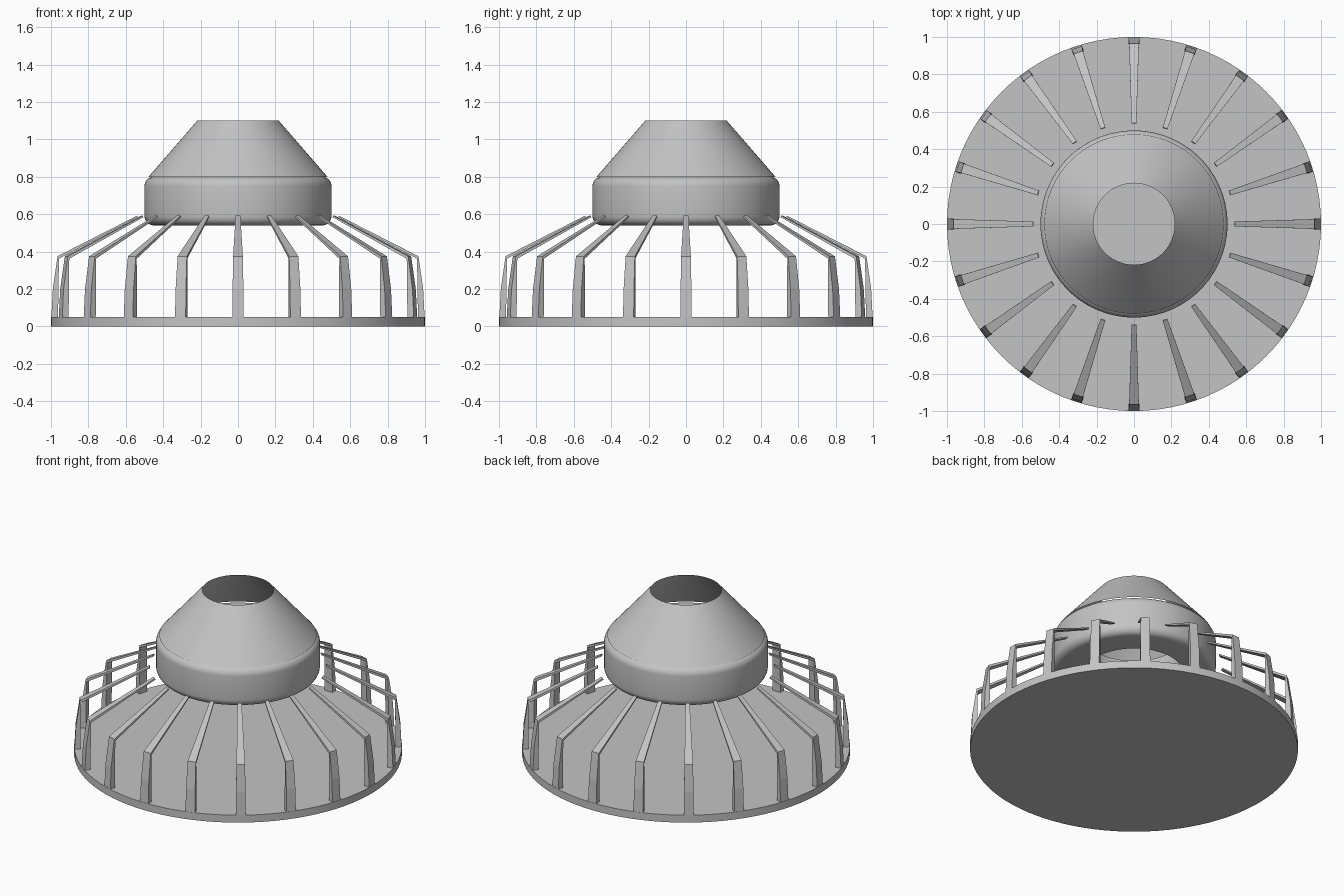
import bpy, bmesh, math

if "Cube" in bpy.data.objects:
    bpy.data.objects.remove(bpy.data.objects["Cube"])

grey = bpy.data.materials.new("light_grey")
grey.diffuse_color = (0.55, 0.55, 0.55, 1)
grey.use_nodes = True
grey.node_tree.nodes["Principled BSDF"].inputs["Base Color"].default_value = grey.diffuse_color


def finish(name, bm, smooth=True):
    bmesh.ops.recalc_face_normals(bm, faces=bm.faces)
    me = bpy.data.meshes.new(name)
    bm.to_mesh(me)
    bm.free()
    ob = bpy.data.objects.new(name, me)
    bpy.context.collection.objects.link(ob)
    me.materials.append(grey)
    if smooth:
        bpy.ops.object.select_all(action='DESELECT')
        ob.select_set(True)
        bpy.context.view_layer.objects.active = ob
        bpy.ops.object.shade_smooth_by_angle(angle=math.radians(35))
    return ob


def lathe(name, profile, closed=True, n=96):
    """Revolve an (r, z) profile around the z axis."""
    bm = bmesh.new()
    rings = []
    for r, z in profile:
        rings.append([bm.verts.new((r * math.cos(2 * math.pi * i / n),
                                    r * math.sin(2 * math.pi * i / n), z)) for i in range(n)])
    count = len(rings) if closed else len(rings) - 1
    for k in range(count):
        a, b = rings[k], rings[(k + 1) % len(rings)]
        for i in range(n):
            j = (i + 1) % n
            bm.faces.new((a[i], a[j], b[j], b[i]))
    return finish(name, bm)


def arc(cx, cz, rad, start, end, steps=6):
    return [(cx + rad * math.cos(math.radians(start + (end - start) * i / steps)),
             cz + rad * math.sin(math.radians(start + (end - start) * i / steps)))
            for i in range(steps + 1)]


# Base disc
bm = bmesh.new()
bmesh.ops.create_cone(bm, cap_ends=True, segments=96, radius1=1, radius2=1, depth=0.05)
bmesh.ops.translate(bm, verts=bm.verts, vec=(0, 0, 0.025))
finish("base_disc", bm)

# Rounded drum ring with an open centre
drum = (arc(0.45, 0.59, 0.05, -90, 0) + arc(0.45, 0.75, 0.05, 0, 90)
        + [(0.30, 0.80), (0.30, 0.54)])
lathe("drum_ring", drum)

# Open thin cone on top of the drum
cone = lathe("top_cone", [(0.48, 0.798), (0.218, 1.10)], closed=False)

# Bent tapering rib, as (outer r, z, inner r, z, half width) stations
stations = [(0.998, 0.045, 0.962, 0.045, 0.030),
            (0.990, 0.20, 0.960, 0.20, 0.029),
            (0.965, 0.375, 0.957, 0.362, 0.026),
            (0.540, 0.592, 0.536, 0.584, 0.013)]
bm = bmesh.new()
for k in range(20):
    t = 2 * math.pi * k / 20
    c, s = math.cos(t), math.sin(t)
    loops = []
    for ro, zo, ri, zi, w in stations:
        loops.append([bm.verts.new((r * c - y * s, r * s + y * c, z))
                      for r, y, z in ((ro, -w, zo), (ro, w, zo), (ri, w, zi), (ri, -w, zi))])
    for a, b in zip(loops, loops[1:]):
        for i in range(4):
            j = (i + 1) % 4
            bm.faces.new((a[i], a[j], b[j], b[i]))
    bm.faces.new(loops[0])
    bm.faces.new(loops[-1])
finish("ribs", bm, smooth=False)
